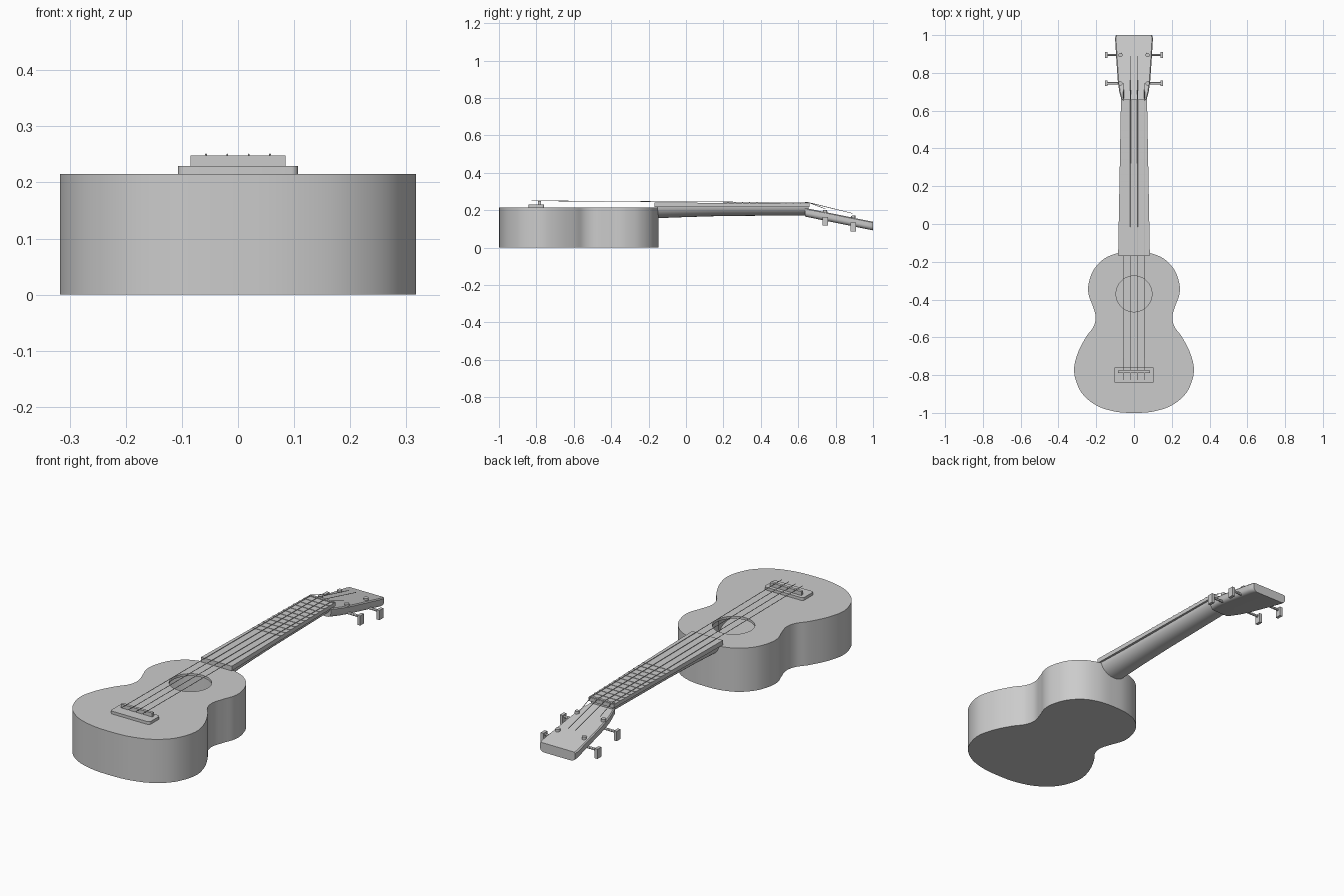
import bpy, bmesh, math
from mathutils import Vector, Matrix

if "Cube" in bpy.data.objects:
    bpy.data.objects.remove(bpy.data.objects["Cube"])

grey = bpy.data.materials.new("plain_grey")
grey.diffuse_color = (0.6, 0.6, 0.6, 1)
grey.use_nodes = True
grey.node_tree.nodes["Principled BSDF"].inputs["Base Color"].default_value = grey.diffuse_color


def finish(name, bm):
    bmesh.ops.recalc_face_normals(bm, faces=bm.faces)
    me = bpy.data.meshes.new(name)
    bm.to_mesh(me)
    bm.free()
    me.materials.append(grey)
    ob = bpy.data.objects.new(name, me)
    bpy.context.collection.objects.link(ob)
    return ob


def loft(name, rings, bevel=0):
    """Skin closed rings of equal length and cap both ends."""
    bm = bmesh.new()
    rows = [[bm.verts.new(p) for p in r] for r in rings]
    n = len(rows[0])
    for a, b in zip(rows, rows[1:]):
        for i in range(n):
            bm.faces.new((a[i], a[(i + 1) % n], b[(i + 1) % n], b[i]))
    bm.faces.new(rows[0])
    bm.faces.new(rows[-1])
    return finish(name, bm)


def prism(name, pts, z0, z1):
    return loft(name, [[(x, y, z) for x, y in pts] for z in (z0, z1)])


def box(name, center, size):
    bm = bmesh.new()
    bmesh.ops.create_cube(bm, size=1, matrix=Matrix.Translation(center) @ Matrix.Diagonal((*size, 1)))
    return finish(name, bm)


def rod(name, a, b, r, sides=16):
    a, b = Vector(a), Vector(b)
    d = b - a
    m = Matrix.Translation((a + b) / 2) @ d.to_track_quat('Z', 'Y').to_matrix().to_4x4()
    bm = bmesh.new()
    bmesh.ops.create_cone(bm, cap_ends=True, segments=sides, radius1=r, radius2=r, depth=d.length, matrix=m)
    return finish(name, bm)


def smooth_path(pts, steps):
    """Closed Catmull-Rom curve through 2D points."""
    out, n = [], len(pts)
    P = [Vector(p) for p in pts]
    for i in range(n):
        a, b, c, d = P[i - 1], P[i], P[(i + 1) % n], P[(i + 2) % n]
        for k in range(steps):
            t = k / steps
            out.append(0.5 * (2 * b + (c - a) * t + (2 * a - 5 * b + 4 * c - d) * t * t
                              + (3 * b - a - 3 * c + d) * t ** 3))
    return out


# Hollow figure-eight body with a round sound hole
half = [(0.1, -0.993), (0.2, -0.96), (0.28, -0.89), (0.317, -0.785), (0.3, -0.69), (0.255, -0.6),
        (0.215, -0.545), (0.203, -0.49), (0.22, -0.43), (0.24, -0.375), (0.241, -0.32),
        (0.215, -0.245), (0.158, -0.184), (0.08, -0.153)]
outline = smooth_path([(0, -1.0)] + half + [(0, -0.147)] + [(-x, y) for x, y in reversed(half)], 5)
body = prism("body", outline, 0, 0.215)
inner = [(x * 0.95, (y + 0.574) * 0.965 - 0.574) for x, y in outline]
cutters = [prism("cavity_cutter", inner, 0.012, 0.203),
           rod("sound_hole_cutter", (0, -0.37, 0.1), (0, -0.37, 0.3), 0.095, 64)]
bpy.context.view_layer.objects.active = body
for c in cutters:
    c.hide_render = True
    mod = body.modifiers.new("cut", 'BOOLEAN')
    mod.operation, mod.solver, mod.object = 'DIFFERENCE', 'EXACT', c
    bpy.ops.object.modifier_apply(modifier=mod.name)
for c in cutters:
    bpy.data.objects.remove(c)

# Half-round neck with a slightly deeper heel
rings = []
for y, w, z in ((-0.155, 0.075, 0.157), (0.0, 0.069, 0.163), (0.2, 0.066, 0.169), (0.655, 0.06, 0.172)):
    rings.append([(w * math.cos(a), y, 0.222 - (0.222 - z) * math.sin(a))
                  for a in (math.pi * k / 20 for k in range(21))])
loft("neck", rings)

# Tapered fretboard, frets and nut
def board_w(y):
    return 0.084 - 0.015 * (y + 0.168) / 0.828


def board_z(y):
    return 0.241 - 0.005 * (y + 0.168) / 0.828


loft("fretboard", [[(-board_w(y), y, 0.218), (board_w(y), y, 0.218), (board_w(y), y, board_z(y)),
                    (-board_w(y), y, board_z(y))] for y in (-0.168, 0.66)])
for i in range(11):
    y = 0.224 + 0.0388 * i
    box("fret", (0, y, board_z(y)), (2 * board_w(y), 0.006, 0.004))
box("nut", (0, 0.652, 0.236), (0.13, 0.012, 0.008))

# Headstock, tilted back, with rounded lower edges
def head_z(y):
    return 0.211 - 0.203 * (y - 0.64)


rings = []
for y, w in ((0.637, 0.06), (0.66, 0.067), (0.7, 0.078), (0.76, 0.086), (0.86, 0.093), (0.96, 0.099),
             (0.985, 0.1), (1.0, 0.096)):
    t = head_z(y)
    b = t - 0.046
    low = [(w - 0.022 + 0.022 * math.cos(a), y, b + 0.022 - 0.022 * math.sin(a))
           for a in (math.pi / 2 * k / 5 for k in range(6))]
    right = [(w - 0.005, y, t), (w, y, t - 0.005)] + low
    rings.append(right + [(-x, yy, z) for x, yy, z in reversed(right)])
loft("headstock", rings)

# Tuning pegs: post, shaft and flat button on each side
for y in (0.745, 0.895):
    for s in (-1, 1):
        t = head_z(y)
        rod("tuner_post", (s * 0.072, y, t - 0.03), (s * 0.072, y - 0.001, t + 0.011), 0.011)
        rod("tuner_shaft", (s * 0.07, y, t - 0.036), (s * 0.145, y, t - 0.036), 0.006, 12)
        box("tuner_button", (s * 0.147, y, t - 0.049), (0.015, 0.03, 0.048))

# Bridge with rounded corners, and saddle
corners = []
for cx, cy, a0 in ((0.095, -0.77, 0), (-0.095, -0.77, 90), (-0.095, -0.83, 180), (0.095, -0.83, 270)):
    for k in range(6):
        a = math.radians(a0 + 18 * k)
        corners.append((cx + 0.012 * math.cos(a), cy + 0.012 * math.sin(a)))
prism("bridge", corners, 0.213, 0.229)
box("saddle", (0, -0.783, 0.237), (0.17, 0.014, 0.022))

# Strings, bent over the nut towards the tuners
for x, end in ((-0.057, (-0.055, 0.745, 0.207)), (-0.019, (-0.019, 0.89, 0.183)),
               (0.019, (0.019, 0.89, 0.183)), (0.057, (0.055, 0.745, 0.207))):
    nut = (x * 0.98, 0.655, 0.241)
    rod("string", (x, -0.825, 0.25), nut, 0.0015, 8)
    rod("string_end", nut, end, 0.0015, 8)

# Smooth shading with sharp edges kept
for ob in bpy.context.scene.objects:
    ob.select_set(True)
bpy.context.view_layer.objects.active = body
bpy.ops.object.shade_smooth_by_angle(angle=math.radians(30))
